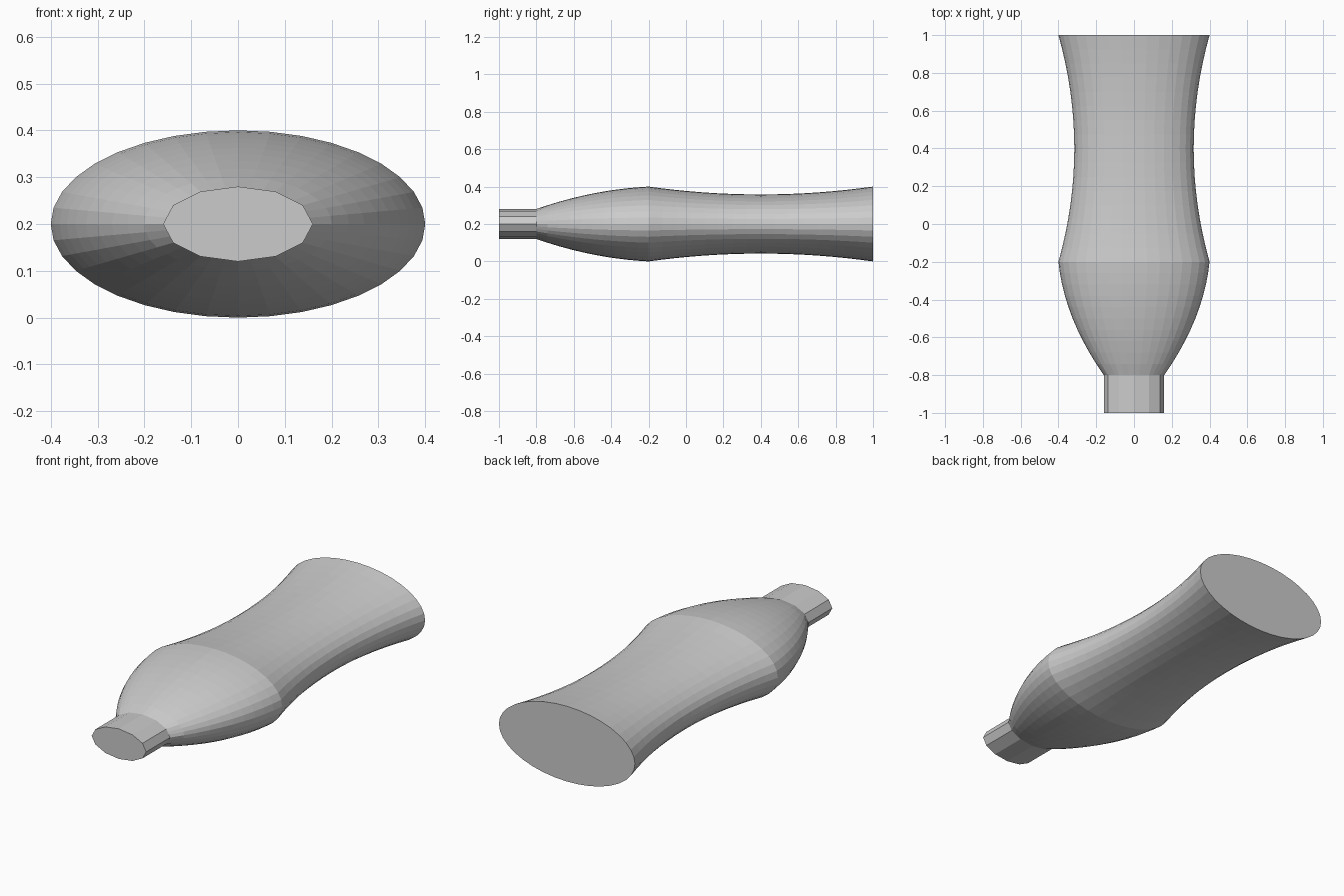
import bpy, bmesh, math

if "Cube" in bpy.data.objects:
    bpy.data.objects.remove(bpy.data.objects["Cube"])

SIDES, NECK_SIDES = 36, 12
SUB = SIDES // NECK_SIDES


def half_width(y):
    # bulging shoulder, then a waisted body
    if y < -0.2:
        t = (y + 0.8) / 0.6
        return 0.16 + 0.24 * t + 0.18 * t * (1 - t)
    return 0.316 + 0.084 * ((y - 0.4) / 0.6) ** 2


def ring(bm, y, a, faceted=False):
    # elliptical section, half as high as wide; the neck is a 12-sided one
    pts = []
    for i in range(SIDES):
        if faceted:
            k, f = i // SUB, (i % SUB) / SUB
            t0, t1 = (math.tau * n / NECK_SIDES for n in (k, k + 1))
            c = math.cos(t0) * (1 - f) + math.cos(t1) * f
            s = math.sin(t0) * (1 - f) + math.sin(t1) * f
        else:
            c, s = math.cos(math.tau * i / SIDES), math.sin(math.tau * i / SIDES)
        pts.append(bm.verts.new((a * c, y, 0.2 + a * 0.5 * s)))
    return pts


bm = bmesh.new()
# neck
rings = [ring(bm, -1, 0.16, True), ring(bm, -0.8, 0.16, True)]
# shoulder and waisted body
ys = [-0.8 + 0.6 * i / 10 for i in range(1, 11)] + [-0.2 + 1.2 * i / 16 for i in range(1, 17)]
rings += [ring(bm, y, half_width(y)) for y in ys]

for r0, r1 in zip(rings, rings[1:]):
    for i in range(SIDES):
        j = (i + 1) % SIDES
        bm.faces.new((r0[i], r0[j], r1[j], r1[i]))
# flat end caps
bm.faces.new(rings[0])
bm.faces.new(rings[-1])
bmesh.ops.recalc_face_normals(bm, faces=bm.faces)

mesh = bpy.data.meshes.new("bottle")
bm.to_mesh(mesh)
bm.free()
bpy.context.collection.objects.link(bpy.data.objects.new("bottle", mesh))
